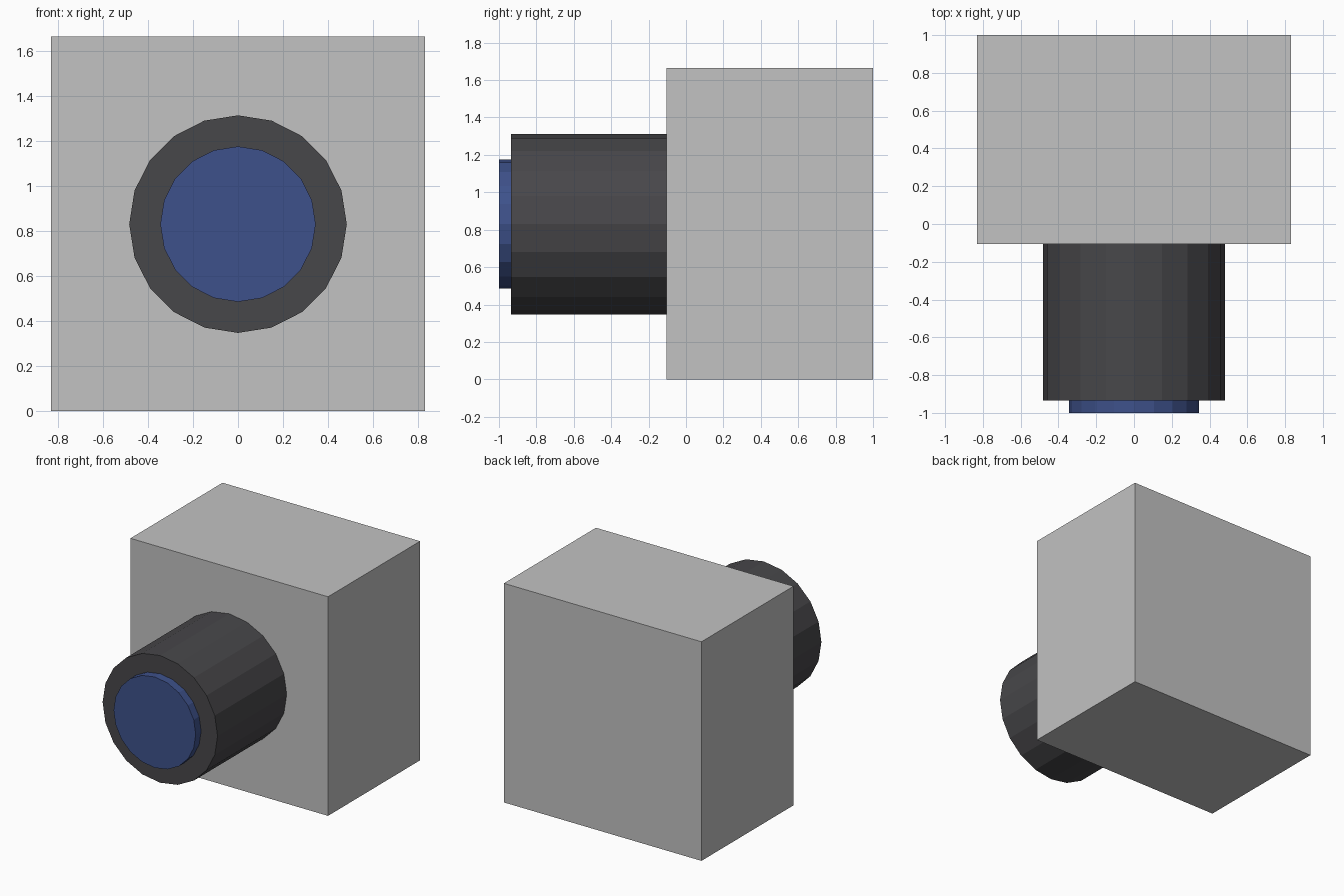
import bpy
from math import radians

cube = bpy.data.objects.get("Cube")
if cube:
    bpy.data.objects.remove(cube, do_unlink=True)

MID_Z = 0.83


def material(name, rgb):
    mat = bpy.data.materials.new(name)
    mat.use_nodes = True
    mat.diffuse_color = (*rgb, 1)
    mat.node_tree.nodes["Principled BSDF"].inputs["Base Color"].default_value = (*rgb, 1)
    return mat


def finish(name, mat):
    obj = bpy.context.object
    obj.name = obj.data.name = name
    obj.data.materials.append(mat)
    return obj


def box(name, size, center, mat):
    bpy.ops.mesh.primitive_cube_add(size=1, location=center)
    obj = finish(name, mat)
    obj.scale = size
    bpy.ops.object.transform_apply(location=False, rotation=False, scale=True)


def tube(name, radius, front, back, mat):
    # Flat-sided cylinder lying along y
    bpy.ops.mesh.primitive_cylinder_add(
        vertices=20, radius=radius, depth=back - front,
        location=(0, (front + back) / 2, MID_Z), rotation=(radians(90), 0, 0))
    finish(name, mat)


grey = material("light grey", (0.54, 0.54, 0.54))
charcoal = material("charcoal", (0.064, 0.063, 0.068))
blue = material("lens blue", (0.048, 0.083, 0.257))

# Housing block, barrel on its front, lens in the barrel's mouth
box("housing", (1.66, 1.105, 1.664), (0, 0.4475, 0.832), grey)
tube("barrel", 0.483, -0.935, -0.105, charcoal)
tube("lens", 0.345, -1.0, -0.9, blue)
